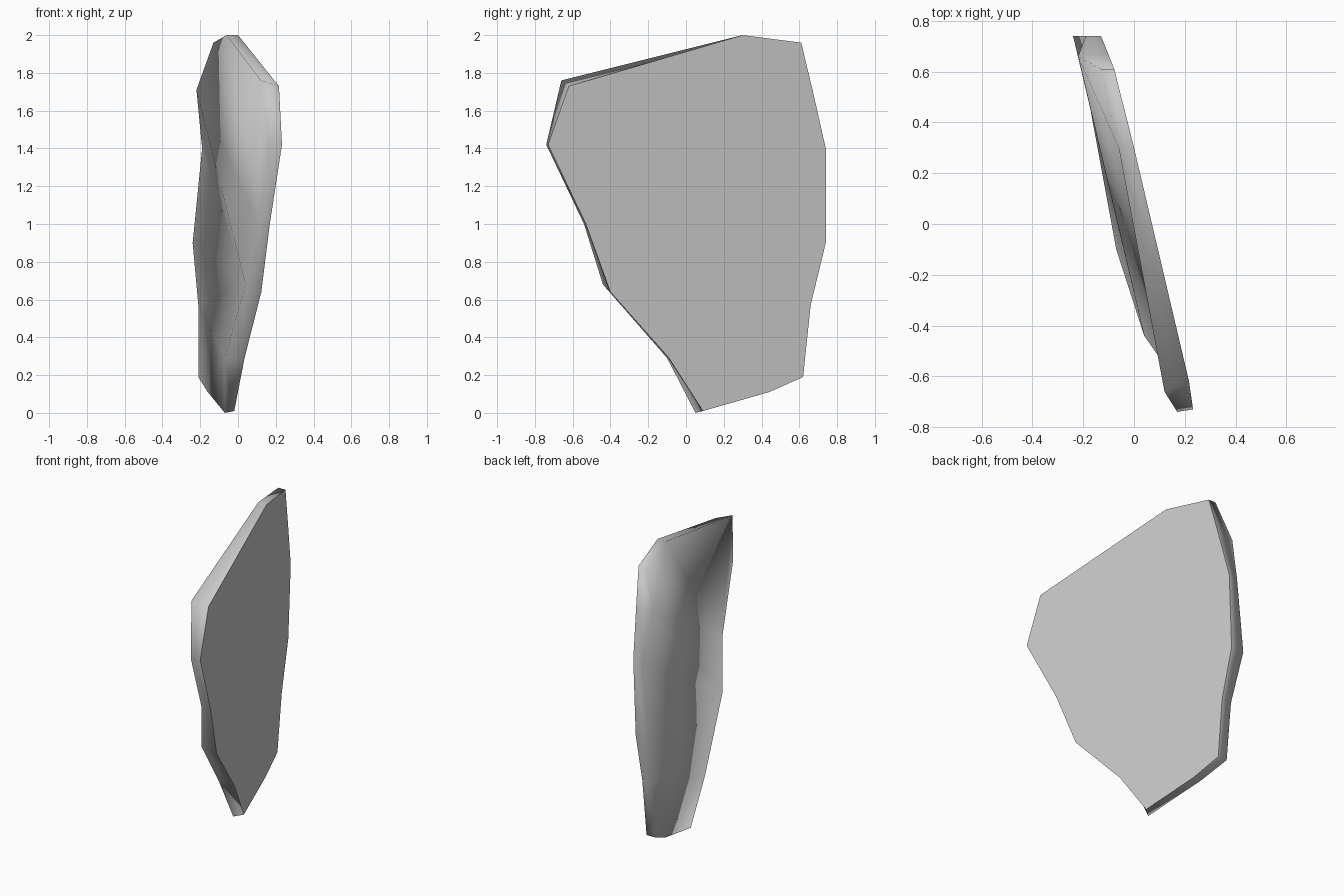
import bpy
import bmesh

cube = bpy.data.objects.get("Cube")
if cube:
    bpy.data.objects.remove(cube, do_unlink=True)


def face_depth(y, z):
    """x of the flat, slightly tilted broad face."""
    return 0.002 - 0.246 * y + 0.036 * z


# Outline of the flat face (y, z), then the matching rim corner: x and its y, z shift
outline = [
    (0.30, 2.00, -0.06, 0, 0), (0.61, 1.96, -0.13, 0, 0),
    (0.67, 1.71, -0.22, -0.01, 0), (0.74, 1.40, -0.19, 0, 0),
    (0.74, 0.90, -0.24, 0, 0), (0.66, 0.57, -0.21, 0, 0),
    (0.62, 0.19, -0.21, 0, 0), (0.44, 0.11, -0.16, 0, 0),
    (0.09, 0.01, -0.07, -0.04, -0.01), (-0.09, 0.29, -0.07, -0.01, 0),
    (-0.40, 0.64, 0.04, -0.04, 0.04), (-0.53, 1.00, 0.11, -0.01, 0),
    (-0.73, 1.42, 0.17, -0.01, 0), (-0.62, 1.73, 0.12, -0.04, 0.03),
]

bm = bmesh.new()
flat = [bm.verts.new((face_depth(y, z), y, z)) for y, z, *_ in outline]
rim = [bm.verts.new((x, y + dy, z + dz)) for y, z, x, dy, dz in outline]

# Flat face and rim band
broad_face = bm.faces.new(flat)
count = len(outline)
for i in range(count):
    j = (i + 1) % count
    bm.faces.new((flat[i], flat[j], rim[j], rim[i]))

# Rough face, folded along a diagonal ridge between two rim corners
high, low = 2, 10
lower_half = bm.faces.new(rim[high:low + 1])
upper_half = bm.faces.new(rim[low:] + rim[:high + 1])
bmesh.ops.recalc_face_normals(bm, faces=bm.faces)

# Rim rolls softly into the rough face; the flat face keeps a crisp border
for face in bm.faces:
    face.smooth = True
for edge in broad_face.edges:
    edge.smooth = False
bmesh.ops.triangulate(bm, faces=[lower_half, upper_half])

mesh = bpy.data.meshes.new("stone_shard")
bm.to_mesh(mesh)
bm.free()
shard = bpy.data.objects.new("stone_shard", mesh)
bpy.context.collection.objects.link(shard)

# Plain grey stone
grey = bpy.data.materials.new("stone_grey")
grey.use_nodes = True
colour = (0.58, 0.58, 0.58, 1)
grey.diffuse_color = colour
grey.node_tree.nodes["Principled BSDF"].inputs["Base Color"].default_value = colour
mesh.materials.append(grey)
